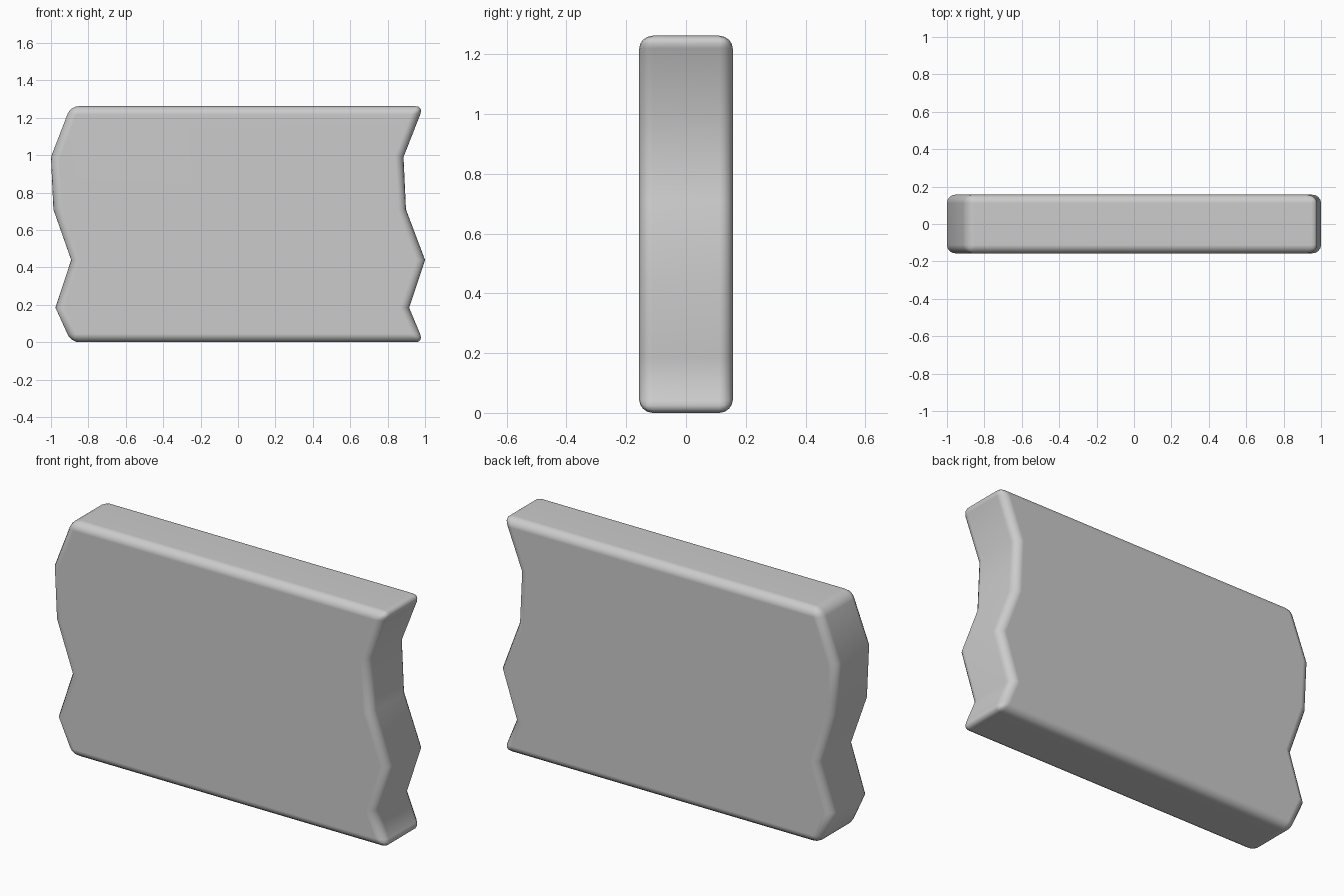
import bpy, bmesh

if "Cube" in bpy.data.objects:
    bpy.data.objects.remove(bpy.data.objects["Cube"])

HALF_DEPTH = 0.157
HEIGHT = 1.262
BEVEL = 0.045

# Wavy slab outline (x, z): both ends zigzag at the same heights
levels = [0.0, 0.185, 0.44, 0.71, 0.99, HEIGHT]
left = [-0.892, -0.976, -0.892, -0.987, -1.0, -0.895]
right = [0.992, 0.915, 1.0, 0.898, 0.885, 0.992]
outline = list(zip(right, levels)) + list(zip(left, levels))[::-1]

bm = bmesh.new()
front = [bm.verts.new((x, -HALF_DEPTH, z)) for x, z in outline]
back = [bm.verts.new((x, HALF_DEPTH, z)) for x, z in outline]
bm.faces.new(front)
bm.faces.new(back[::-1])
n = len(outline)
for i in range(n):
    j = (i + 1) % n
    bm.faces.new((front[j], front[i], back[i], back[j]))
bmesh.ops.recalc_face_normals(bm, faces=bm.faces)

# Round the face rims and the four outer corners, leave the zigzag creases
rounded = []
for e in bm.edges:
    a, b = e.verts
    across = abs(a.co.y - b.co.y) > 0.1
    at_end = a.co.z < 0.01 or a.co.z > HEIGHT - 0.01
    if not across or at_end:
        rounded.append(e)
bmesh.ops.bevel(bm, geom=rounded, offset=BEVEL, offset_type='OFFSET',
                segments=4, profile=0.5, affect='EDGES', clamp_overlap=True)
for f in bm.faces:
    f.smooth = True

mesh = bpy.data.meshes.new("wavy_slab")
bm.to_mesh(mesh)
bm.free()
slab = bpy.data.objects.new("wavy_slab", mesh)
bpy.context.collection.objects.link(slab)

# Keep the broad faces flat while the rounded rims shade smoothly
wn = slab.modifiers.new("weighted_normals", 'WEIGHTED_NORMAL')
wn.weight = 50
